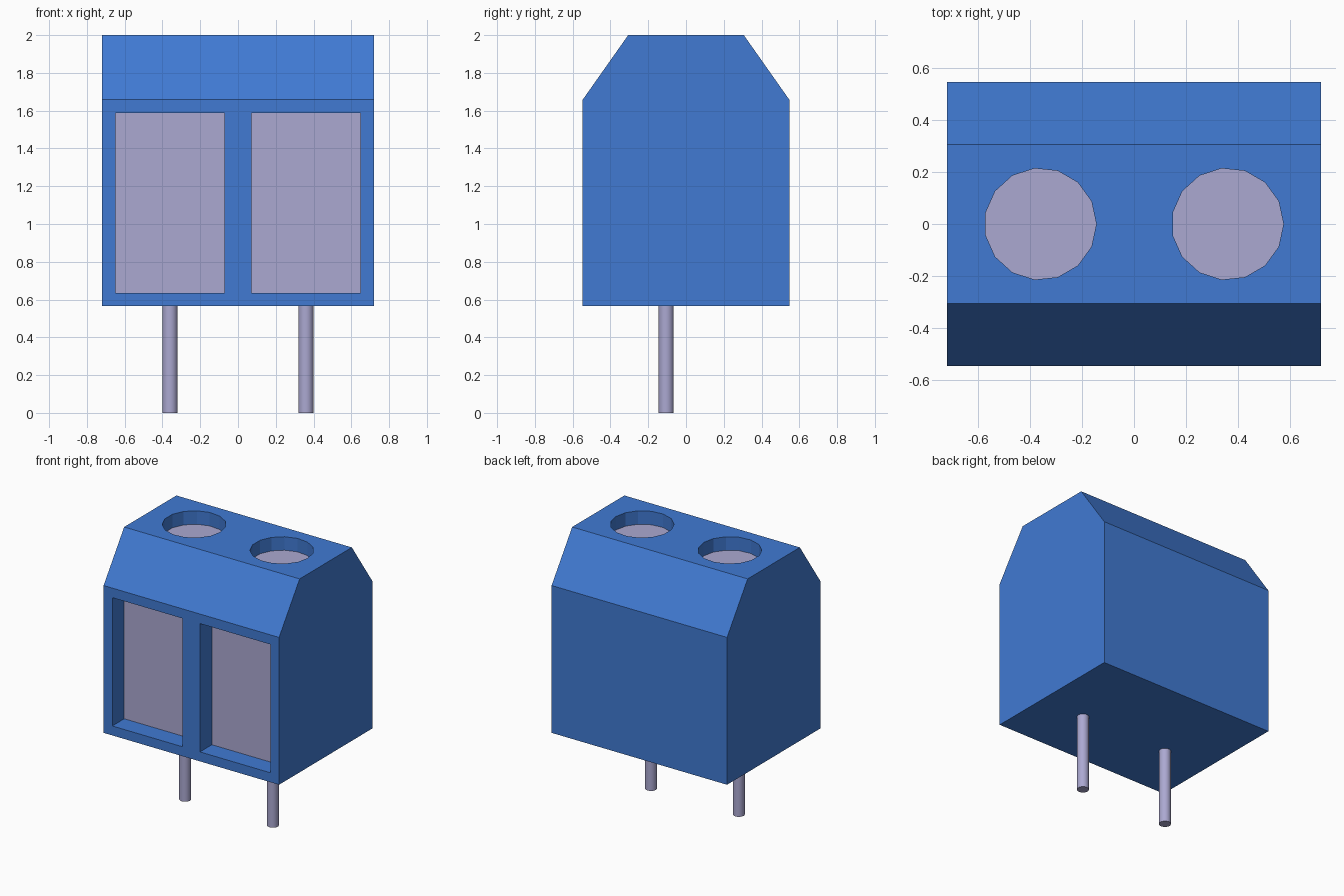
import bpy, bmesh, math
from mathutils import Matrix

if "Cube" in bpy.data.objects:
    bpy.data.objects.remove(bpy.data.objects["Cube"], do_unlink=True)


def material(name, rgb):
    m = bpy.data.materials.new(name)
    m.use_nodes = True
    m.diffuse_color = (*rgb, 1)
    m.node_tree.nodes["Principled BSDF"].inputs["Base Color"].default_value = (*rgb, 1)
    return m


BLUE = material("blue plastic", (0.052, 0.195, 0.650))
METAL = material("pale metal", (0.410, 0.395, 0.640))


def finish(bm, name, mat):
    bmesh.ops.recalc_face_normals(bm, faces=bm.faces)
    me = bpy.data.meshes.new(name)
    bm.to_mesh(me)
    bm.free()
    me.materials.append(mat)
    ob = bpy.data.objects.new(name, me)
    bpy.context.collection.objects.link(ob)
    return ob


def box(name, lo, hi, mat):
    bm = bmesh.new()
    size = [b - a for a, b in zip(lo, hi)]
    mid = [(a + b) / 2 for a, b in zip(lo, hi)]
    bmesh.ops.create_cube(bm, size=1, matrix=Matrix.Translation(mid) @ Matrix.Diagonal((*size, 1)))
    return finish(bm, name, mat)


def cylinder(name, x, y, z0, z1, r, sides, mat):
    bm = bmesh.new()
    ring = [bm.verts.new((x + r * math.cos(math.tau * i / sides),
                          y + r * math.sin(math.tau * i / sides), z0)) for i in range(sides)]
    extrude(bm, bm.faces.new(ring), (0, 0, z1 - z0))
    return finish(bm, name, mat)


def extrude(bm, face, vec):
    geom = bmesh.ops.extrude_face_region(bm, geom=[face], use_keep_orig=True)["geom"]
    bmesh.ops.translate(bm, vec=vec, verts=[g for g in geom if isinstance(g, bmesh.types.BMVert)])


W, D, Z0, TOP = 0.72, 0.547, 0.565, 2.0     # half width, half depth, underside, top
SHOULDER, RIDGE = 1.658, 0.306              # chamfer start height, half depth of the top
POCKET, WELL, PLATE = 0.14, 0.10, 0.008     # recess depths, contact plate thickness

# Housing: chamfered profile extruded along x
bm = bmesh.new()
profile = [(-D, Z0), (D, Z0), (D, SHOULDER), (RIDGE, TOP), (-RIDGE, TOP), (-D, SHOULDER)]
extrude(bm, bm.faces.new([bm.verts.new((-W, y, z)) for y, z in profile]), (2 * W, 0, 0))
housing = finish(bm, "housing", BLUE)

cutters = []
for side, cx in (("right", -0.36), ("left", 0.36)):
    x0, x1, z0, z1 = cx - 0.289, cx + 0.289, 0.635, 1.587
    floor_y, floor_z = -D + POCKET, TOP - WELL
    # Cutters for the wire opening and the screw well
    cutters.append(box(side + "_opening_cutter", (x0, -D - 0.1, z0), (x1, floor_y + PLATE, z1), BLUE))
    cutters.append(cylinder(side + "_well_cutter", cx, 0, floor_z - PLATE, TOP + 0.1, 0.215, 15, BLUE))
    # Metal plates covering the recess floors
    box(side + "_contact_plate", (x0, floor_y, z0), (x1, floor_y + PLATE, z1), METAL)
    cylinder(side + "_screw_plate", cx, 0, floor_z - PLATE, floor_z, 0.215, 15, METAL)
    # Solder pin
    pin = cylinder(side + "_pin", cx, -0.105, 0, Z0 + 0.01, 0.04, 32, METAL)
    bpy.ops.object.select_all(action='DESELECT')
    pin.select_set(True)
    bpy.context.view_layer.objects.active = pin
    bpy.ops.object.shade_smooth_by_angle(angle=math.radians(30))

# Cut the recesses, then drop the cutters
for c in cutters:
    c.hide_render = True
    mod = housing.modifiers.new(c.name, 'BOOLEAN')
    mod.operation, mod.solver, mod.object = 'DIFFERENCE', 'EXACT', c
    bpy.ops.object.select_all(action='DESELECT')
    bpy.context.view_layer.objects.active = housing
    housing.select_set(True)
    bpy.ops.object.modifier_apply(modifier=mod.name)
    bpy.data.objects.remove(c, do_unlink=True)
